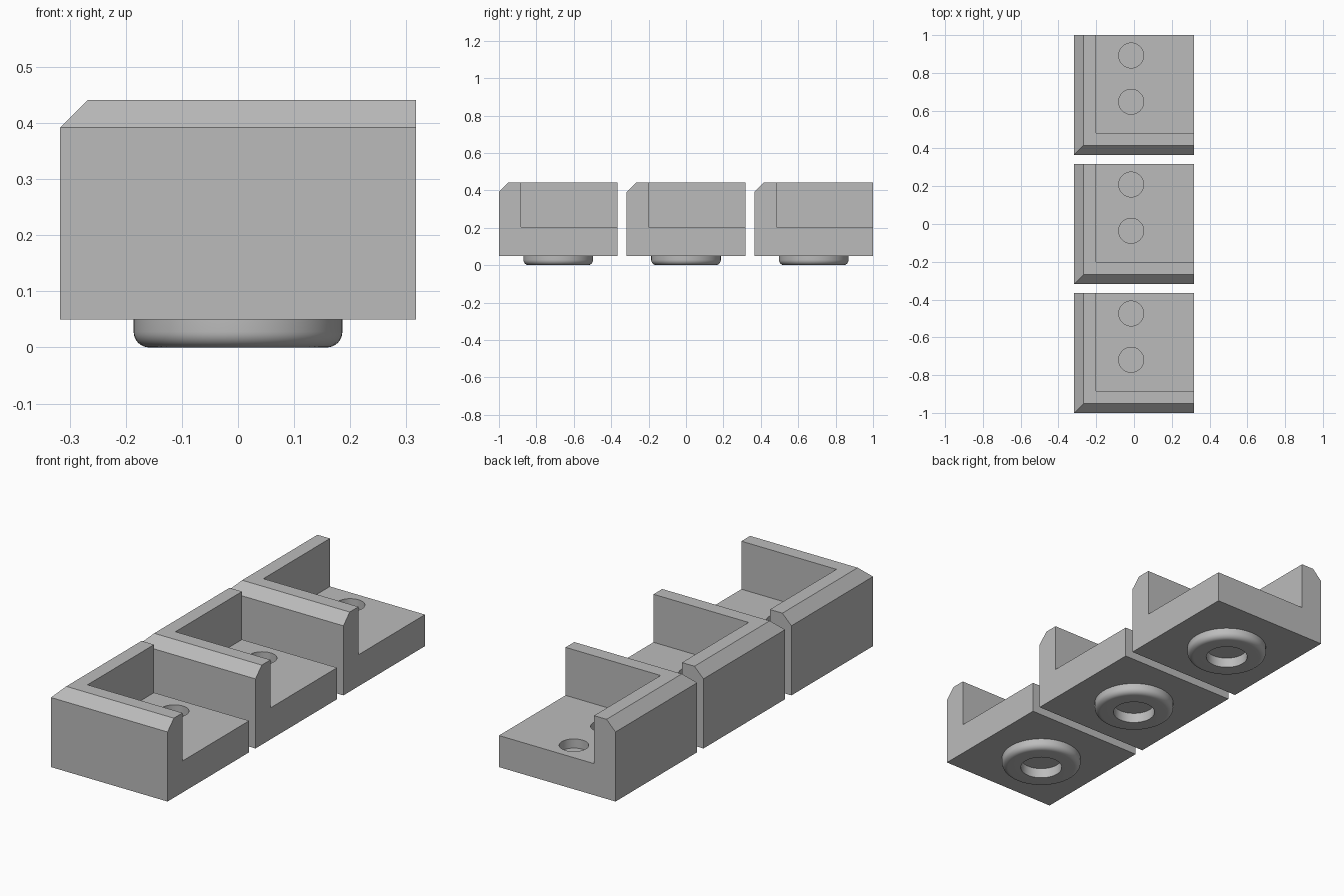
import bpy, bmesh, math

if "Cube" in bpy.data.objects:
    bpy.data.objects.remove(bpy.data.objects["Cube"])

grey = bpy.data.materials.new("plain grey")
grey.diffuse_color = (0.5, 0.5, 0.5, 1)
grey.use_nodes = True
grey.node_tree.nodes["Principled BSDF"].inputs["Base Color"].default_value = grey.diffuse_color

HALF, PITCH = 0.317, 0.683          # block half width, block spacing
BOTTOM, FLOOR, SHOULDER, TOP = 0.05, 0.205, 0.392, 0.441
CHAMFER, WALL = 0.049, -0.2         # chamfer size, inner face of the walls


def finish(bm, name):
    bmesh.ops.recalc_face_normals(bm, faces=bm.faces)
    mesh = bpy.data.meshes.new(name)
    bm.to_mesh(mesh)
    bm.free()
    mesh.materials.append(grey)
    obj = bpy.data.objects.new(name, mesh)
    bpy.context.collection.objects.link(obj)
    return obj


def box(bm, lo, hi):
    verts = bmesh.ops.create_cube(bm, size=1)["verts"]
    for v in verts:
        for i in range(3):
            v.co[i] = lo[i] if v.co[i] < 0 else hi[i]


def smooth(obj):
    bpy.ops.object.select_all(action='DESELECT')
    obj.select_set(True)
    bpy.context.view_layer.objects.active = obj
    bpy.ops.object.shade_smooth_by_angle(angle=math.radians(30))


def cut(obj, cutter):
    mod = obj.modifiers.new("cut", 'BOOLEAN')
    mod.operation, mod.solver, mod.object = 'DIFFERENCE', 'EXACT', cutter
    bpy.context.view_layer.objects.active = obj
    bpy.ops.object.modifier_apply(modifier=mod.name)
    bpy.data.objects.remove(cutter)


def corner_block(y):
    # solid block, chamfered along the front and left top edges
    bm = bmesh.new()
    box(bm, (-HALF, -HALF, BOTTOM), (HALF, HALF, SHOULDER))
    top = [f for f in bm.faces if f.normal.z > 0.9]
    new = bmesh.ops.extrude_face_region(bm, geom=top)["geom"]
    bmesh.ops.delete(bm, geom=top, context='FACES_ONLY')
    for v in (g for g in new if isinstance(g, bmesh.types.BMVert)):
        v.co.z = TOP
        v.co.x += CHAMFER if v.co.x < 0 else 0
        v.co.y += CHAMFER if v.co.y < 0 else 0
    # merge the coplanar side faces on the right and back
    bmesh.ops.dissolve_limit(bm, angle_limit=0.01, verts=bm.verts, edges=bm.edges)
    block = finish(bm, "corner_block")
    # open recess behind the two walls
    bm = bmesh.new()
    box(bm, (WALL, WALL, FLOOR), (1, 1, 1))
    cut(block, finish(bm, "recess_cutter"))
    # two shallow round holes in the floor
    for hole_y in (-0.036, 0.209):
        bm = bmesh.new()
        bmesh.ops.create_cone(bm, cap_ends=True, segments=48, radius1=0.066,
                              radius2=0.066, depth=0.1)
        bmesh.ops.translate(bm, verts=bm.verts, vec=(-0.015, hole_y, FLOOR + 0.005))
        cut(block, finish(bm, "hole_cutter"))
    block.location.y = y
    smooth(block)


def foot_ring(y, segments=64, inner=0.097, outer=0.186, r=0.028):
    # ring with a rounded outer lower edge
    profile = [(inner, BOTTOM), (inner, 0)]
    for i in range(9):
        a = math.radians(90 * i / 8)
        profile.append((outer - r + r * math.sin(a), r - r * math.cos(a)))
    profile.append((outer, BOTTOM))
    bm = bmesh.new()
    rings = []
    for s in range(segments):
        a = math.tau * s / segments
        rings.append([bm.verts.new((p * math.cos(a), p * math.sin(a), z)) for p, z in profile])
    for s in range(segments):
        a, b = rings[s], rings[(s + 1) % segments]
        for i in range(len(profile) - 1):
            bm.faces.new((a[i], b[i], b[i + 1], a[i + 1]))
    ring = finish(bm, "foot_ring")
    # the ring is open where it meets the block, so orient by its outer wall
    if max(ring.data.polygons, key=lambda p: p.center.xy.length).normal.dot(
            max(ring.data.polygons, key=lambda p: p.center.xy.length).center) < 0:
        ring.data.flip_normals()
    ring.location.y = y
    smooth(ring)


for n in (-1, 0, 1):
    corner_block(n * PITCH)
    foot_ring(n * PITCH)
